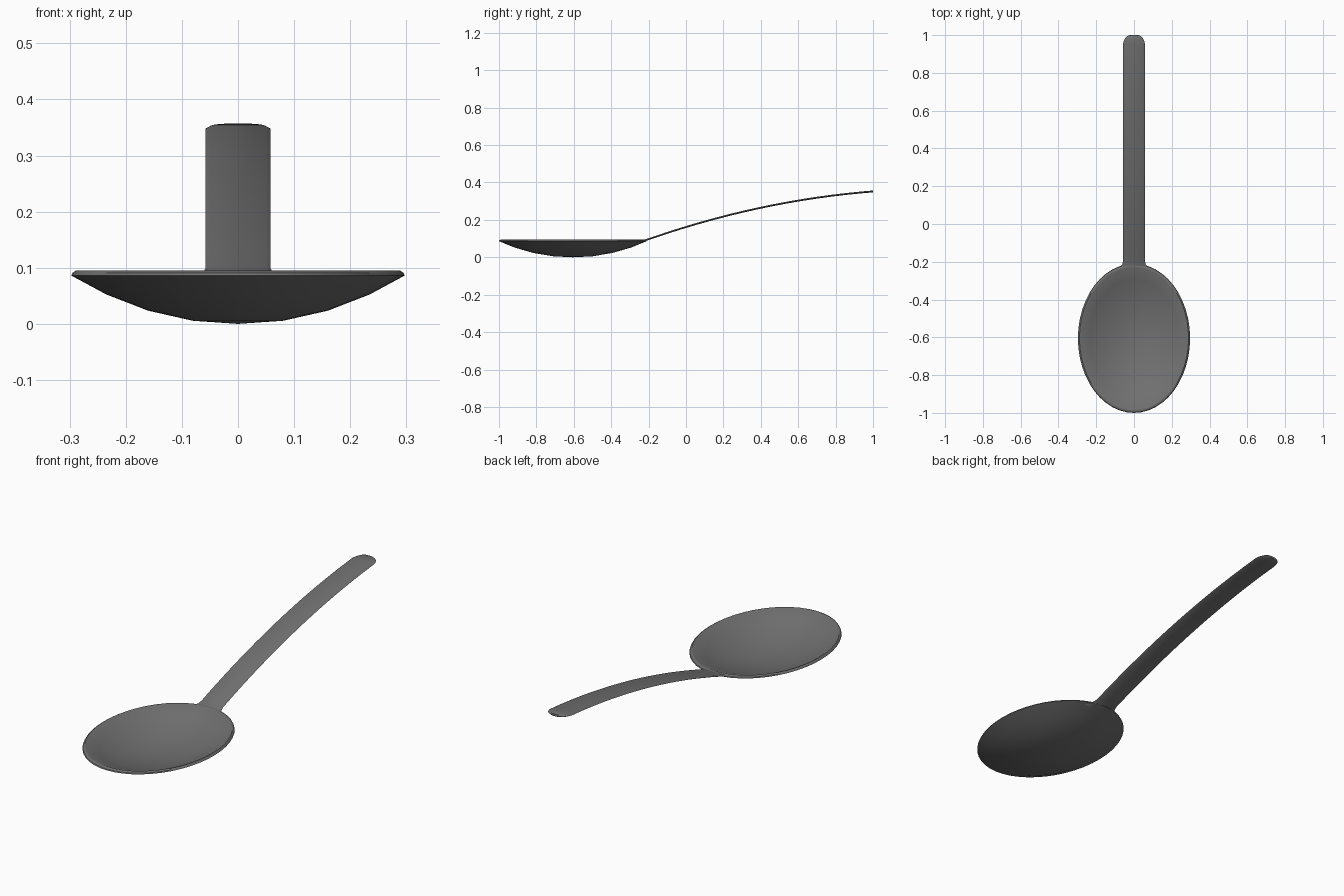
import bpy, math

if "Cube" in bpy.data.objects:
    bpy.data.objects.remove(bpy.data.objects["Cube"])

# Dark grey finish shared by both parts
dark = bpy.data.materials.new("dark_grey")
dark.diffuse_color = (0.165, 0.165, 0.165, 1)
dark.use_nodes = True
dark.node_tree.nodes["Principled BSDF"].inputs["Base Color"].default_value = dark.diffuse_color


def make_object(name, verts, faces, angle):
    mesh = bpy.data.meshes.new(name)
    mesh.from_pydata(verts, [], faces)
    mesh.materials.append(dark)
    obj = bpy.data.objects.new(name, mesh)
    bpy.context.collection.objects.link(obj)
    bpy.context.view_layer.objects.active = obj
    obj.select_set(True)
    bpy.ops.object.shade_smooth_by_angle(angle=math.radians(angle))
    obj.select_set(False)
    return obj


# Bowl: closed elliptical shell, profile from outer bottom over the rim to inner bottom
SEG, CY, A, B = 48, -0.605, 0.297, 0.395
outer = [(r, 0.086 * r ** 2.1) for r in (0.27, 0.54, 0.79, 1.0)]
rim = [(0.993, 0.091), (0.972, 0.095), (0.955, 0.0945)]
inner = [(r, 0.010 + 0.0845 * (r / 0.955) ** 2) for r in (0.79, 0.54, 0.27)]
verts, faces = [(0, CY, 0)], []
rings = outer + rim + inner
for r, z in rings:
    for i in range(SEG):
        t = 2 * math.pi * i / SEG
        verts.append((A * r * math.cos(t), CY + B * r * math.sin(t), z))
verts.append((0, CY, 0.010))
last = len(verts) - 1
for i in range(SEG):
    j = (i + 1) % SEG
    faces.append((0, 1 + j, 1 + i))
    for k in range(len(rings) - 1):
        a, b = 1 + k * SEG, 1 + (k + 1) * SEG
        faces.append((a + i, a + j, b + j, b + i))
    a = 1 + (len(rings) - 1) * SEG
    faces.append((a + i, a + j, last))
make_object("bowl", verts, faces, 35)


# Handle: bevelled flat strip along an arched path, flared at the neck, rounded at the tip
def handle_z(y):
    s = (y + 0.22) / 1.22
    return 0.095 + 0.43 * s - 0.168 * s * s


stations = [(-0.245, 0.094), (-0.235, 0.083), (-0.225, 0.070),
            (-0.213, 0.062), (-0.195, 0.058)]
stations += [(-0.195 + 1.14 * i / 14, 0.058) for i in range(1, 15)]
for i in range(1, 9):
    t = math.pi / 2 * i / 8
    stations.append((0.945 + 0.055 * math.sin(t), 0.018 + 0.040 * math.cos(t)))

verts, faces = [], []
for y, w in stations:
    z = handle_z(y)
    for x, dz in ((-w, -0.005), (-w + 0.009, 0), (w - 0.009, 0),
                  (w, -0.005), (w - 0.012, -0.010), (-w + 0.012, -0.010)):
        verts.append((x, y, z + dz))
n = 6
for k in range(len(stations) - 1):
    for i in range(n):
        j = (i + 1) % n
        faces.append((k * n + i, (k + 1) * n + i, (k + 1) * n + j, k * n + j))
faces.append(tuple(range(n)))
faces.append(tuple(reversed(range(len(verts) - n, len(verts)))))
make_object("handle", verts, faces, 50)
